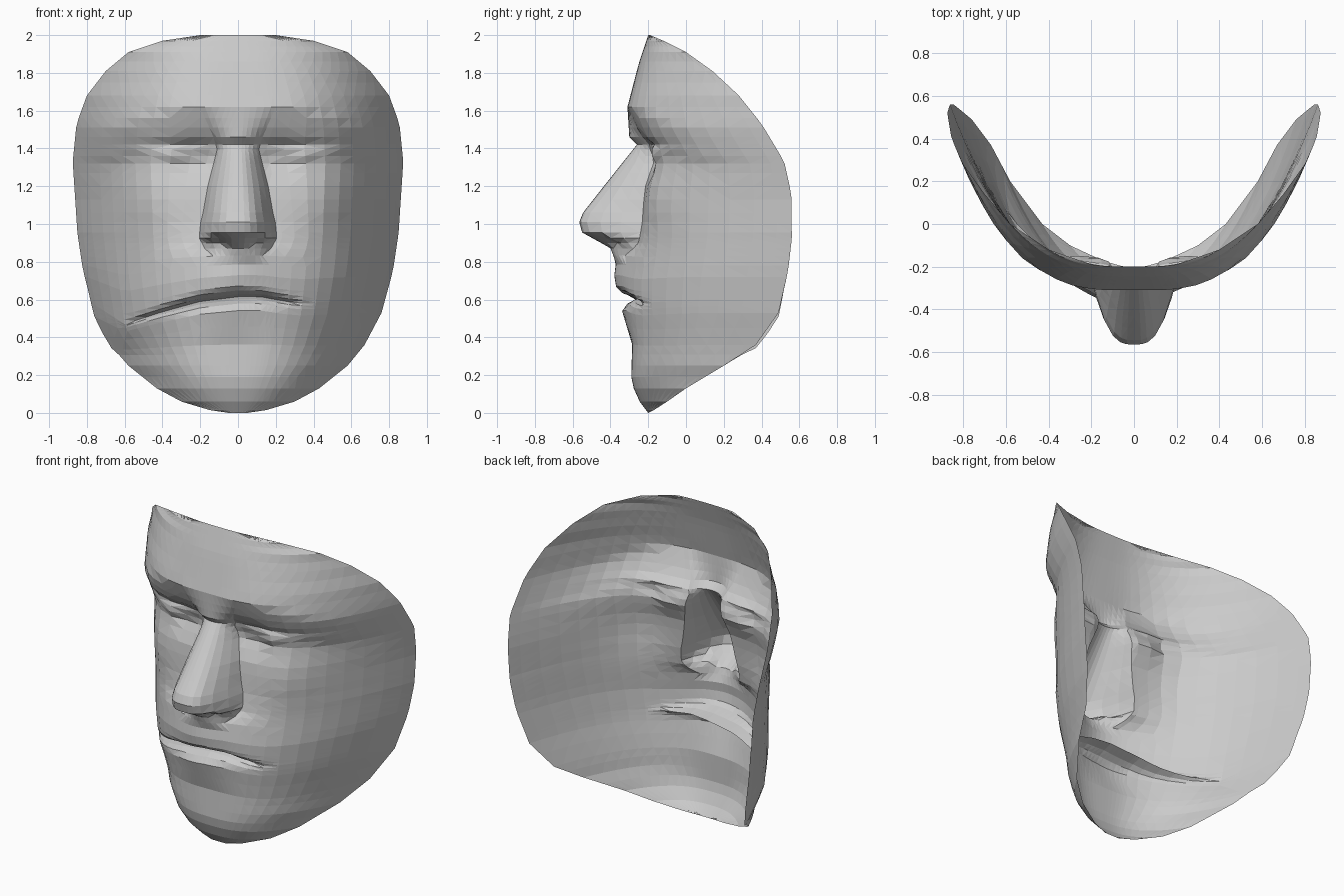
import bpy, bmesh
from math import exp


def curve(*pts):
    """Piecewise linear function through (position, value) points."""
    def f(p):
        if p <= pts[0][0]:
            return pts[0][1]
        for (a, va), (b, vb) in zip(pts, pts[1:]):
            if p <= b:
                return va + (vb - va) * (p - a) / (b - a)
        return pts[-1][1]
    return f


def bump(x, z, cx, cz, rx, rz):
    return exp(-((x - cx) / rx) ** 2 - ((z - cz) / rz) ** 2)


# Mask rim: half width and depth by height
half_width = curve((0, .05), (.015, .15), (.06, .3), (.13, .43), (.25, .58), (.36, .67),
                   (.53, .76), (.75, .82), (.95, .85), (1.33, .875), (1.53, .855),
                   (1.68, .8), (1.81, .7), (1.91, .58), (1.97, .4), (2, .2))
rim_y = curve((0, -.2), (.015, -.17), (.06, -.1), (.13, 0), (.25, .2), (.36, .37),
              (.53, .49), (.75, .54), (.92, .56), (1.15, .56), (1.33, .52), (1.53, .4),
              (1.68, .28), (1.81, .14), (1.91, 0), (1.97, -.12), (2, -.19))
# How boxy the cross-section is by height
roundness = curve((0, 2.4), (.25, 2.8), (.55, 3), (.8, 3), (1.1, 3), (1.35, 3), (1.5, 3.2),
                  (1.65, 3.2), (1.85, 2.8), (2, 2.8))

# Centre profile without nose and lips
centre_y = curve((0, -.2), (.08, -.26), (.17, -.29), (.37, -.285), (.5, -.29), (.6, -.3),
                 (.72, -.3), (.84, -.275), (1, -.24), (1.2, -.22), (1.35, -.205), (1.42, -.21),
                 (1.48, -.25), (1.56, -.285), (1.62, -.31), (1.85, -.25), (2, -.2))
brow_drop = curve((.3, 0), (.45, .04), (.7, .13))

# Lips: depth added to the profile, and the crooked mouth line
lip_y = curve((.38, 0), (.45, -.025), (.53, -.045), (.56, -.025), (.585, .03), (.6, .1),
              (.615, .02), (.635, -.045), (.66, -.07), (.72, -.08), (.84, -.09), (.9, 0))
mouth_shift = curve((-.8, 0), (-.6, -.13), (-.4, -.065), (-.2, -.01), (0, .015), (.12, .015),
                    (.25, -.01), (.35, -.02), (.6, 0))

# Nose: ridge profile and half width by height
ridge_y = curve((.83, -.385), (.87, -.4), (.9, -.45), (.955, -.55), (1.01, -.565), (1.06, -.545),
                (1.2, -.435), (1.42, -.26), (1.46, -.3), (1.62, -.31))
nose_width = curve((.83, .13), (.87, .175), (.925, .205), (1.0, .2), (1.06, .185), (1.2, .16),
                   (1.395, .11), (1.46, .13), (1.62, .2))
nose_shape = curve((.86, 1.4), (.92, 3), (1.06, 3), (1.2, 2.5), (1.46, 2))


def surface(x, z, t):
    ax = abs(x)
    shift = brow_drop(ax) * max(0, min(1, (z - 1.2) / .15, (1.85 - z) / .2))
    c = centre_y(z + shift)
    y = c + (rim_y(z) - c) * abs(t) ** roundness(z)
    # lips and muzzle
    lip = lip_y(z)
    if lip < 0:
        y += lip * exp(-((x + .04) / .22) ** 2)
    else:
        y += lip * max(0, 1 - ((x + .12) / .48) ** 2)
    # eye socket, closed eyelid and lid crease
    y += .06 * bump(ax, z, .22, 1.34, .13, .08)
    y -= .035 * bump(ax, z, .33, 1.37, .13, .045)
    y += .015 * bump(ax, z, .35, 1.42, .2, .02)
    # cheekbone
    y -= .045 * bump(ax, z, .47, 1.13, .17, .2)
    # nose and nostrils
    q = ax / nose_width(z)
    if .82 < z < 1.65 and q < 1:
        y = min(y, y + (ridge_y(z) - y) * (1 - q ** nose_shape(z)))
        y += .06 * bump(ax, z, .1, .91, .04, .025)
    return y


half = [.035, .065, .1, .14, .175, .2, .23, .3, .38, .46, .54, .61, .67, .73, .79, .84, .87]
columns = [-c for c in reversed(half)] + [0] + half
rows = [0, .015, .06, .13, .19, .25, .31, .36, .45, .53, .565, .585, .6, .615, .635, .66, .72, .78,
        .83, .87, .9, .925, .955, 1.01, 1.06, 1.13, 1.2, 1.27, 1.32, 1.36, 1.395, 1.42, 1.46,
        1.51, 1.56, 1.62, 1.68, 1.75, 1.81, 1.86, 1.91, 1.94, 1.97, 2]

# Face mask: a grid sheet, its columns following the nose and its rows the mouth
bm = bmesh.new()
grid = []
for z in rows:
    # columns are squeezed so that one of them runs along the foot of the nose
    scale = half_width(z) / .87
    foot = nose_width(z) / scale if .82 < z < 1.65 else .2
    squeeze = curve((0, 0), (.2, foot), (.46, .46), (.87, .87))
    line = []
    for c in columns:
        x = squeeze(abs(c)) * scale * (1 if c > 0 else -1)
        bend = mouth_shift(x) * max(0, 1 - abs(z - .6) / .3)
        line.append(bm.verts.new((x, surface(x, z, x / half_width(z)), z + bend)))
    grid.append(line)
for lo, hi in zip(grid, grid[1:]):
    for i in range(len(columns) - 1):
        bm.faces.new((lo[i], lo[i + 1], hi[i + 1], hi[i]))
bmesh.ops.triangulate(bm, faces=bm.faces[:], quad_method='SHORT_EDGE')
mesh = bpy.data.meshes.new("face_mask")
bm.to_mesh(mesh)
bm.free()
mask = bpy.data.objects.new("face_mask", mesh)
bpy.context.collection.objects.link(mask)
